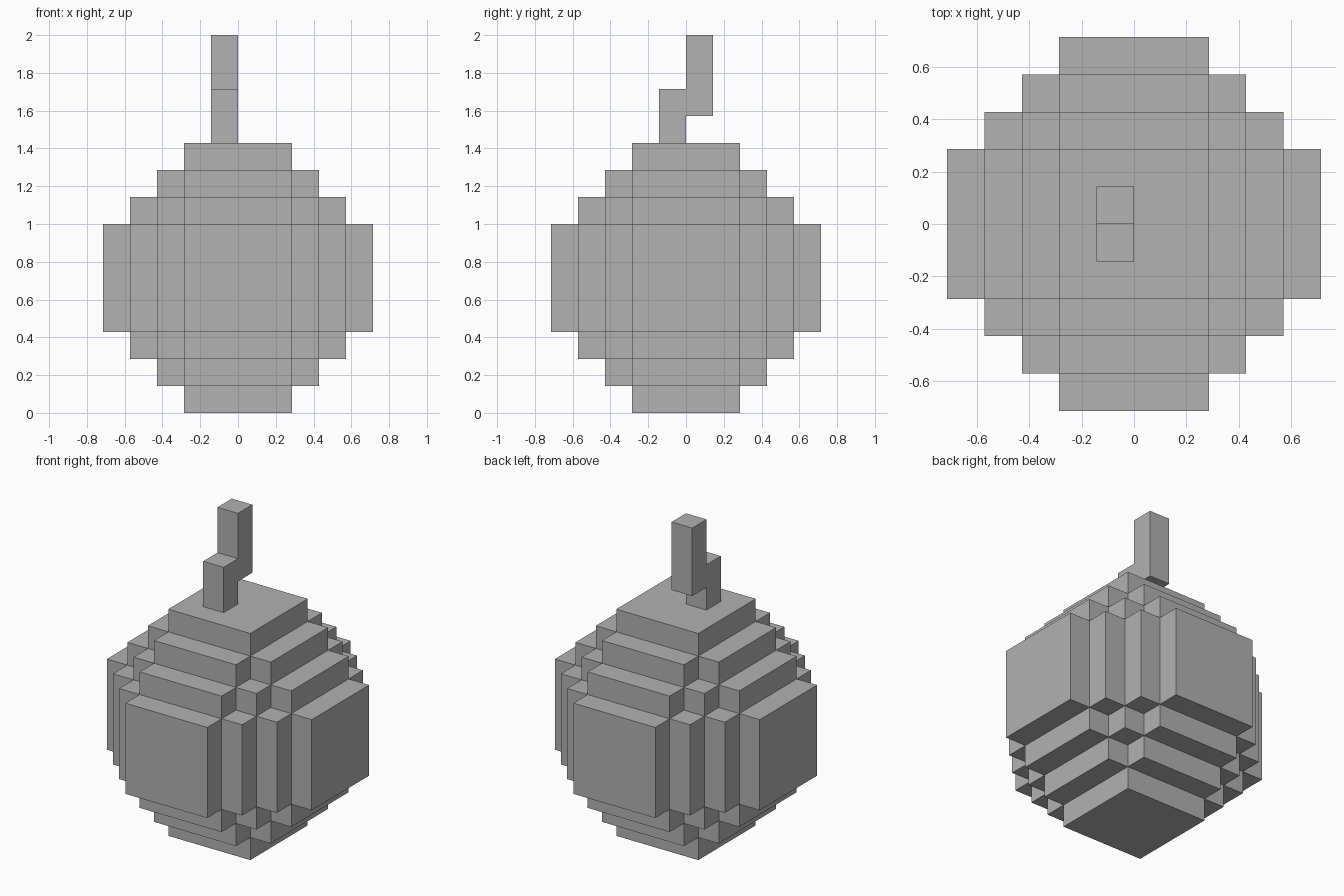
import bpy
import bmesh
from mathutils import Vector

UNIT = 1 / 7  # edge length of one block

cube = bpy.data.objects.get("Cube")
if cube:
    bpy.data.objects.remove(cube, do_unlink=True)

grey = bpy.data.materials.new("plain grey")
grey.use_nodes = True
colour = (0.445, 0.445, 0.445, 1)
grey.diffuse_color = colour
grey.node_tree.nodes["Principled BSDF"].inputs["Base Color"].default_value = colour


def block_shell(name, cells):
    """Closed outer skin of a set of unit blocks, with flat areas merged."""
    bm = bmesh.new()
    for cell in cells:
        for axis in range(3):
            for side in (0, 1):
                step = [0, 0, 0]
                step[axis] = 2 * side - 1
                if tuple(c + s for c, s in zip(cell, step)) in cells:
                    continue
                u, v = (axis + 1) % 3, (axis + 2) % 3
                corners = []
                for du, dv in ((0, 0), (1, 0), (1, 1), (0, 1)):
                    p = Vector(cell)
                    p[axis] += side
                    p[u] += du
                    p[v] += dv
                    corners.append(bm.verts.new(p * UNIT))
                bm.faces.new(corners if side else corners[::-1])
    bmesh.ops.remove_doubles(bm, verts=bm.verts, dist=UNIT / 100)
    bmesh.ops.dissolve_limit(bm, angle_limit=0.01, verts=bm.verts, edges=bm.edges)
    mesh = bpy.data.meshes.new(name)
    bm.to_mesh(mesh)
    bm.free()
    mesh.materials.append(grey)
    obj = bpy.data.objects.new(name, mesh)
    bpy.context.collection.objects.link(obj)
    return obj


# Round body: stepped ball, each block ranked by its distance from the centre
def rank(i):
    return max(2, i + 1 if i >= 0 else -i)


span = range(-5, 5)
body = {(x, y, z + 5) for x in span for y in span for z in span
        if rank(x) + rank(y) + rank(z) <= 9}
block_shell("round_body", body)

# Crooked stem: short lower post, taller upper post offset backwards
stem = {(-1, -1, z) for z in (10, 11)} | {(-1, 0, z) for z in (11, 12, 13)}
block_shell("crooked_stem", stem)
